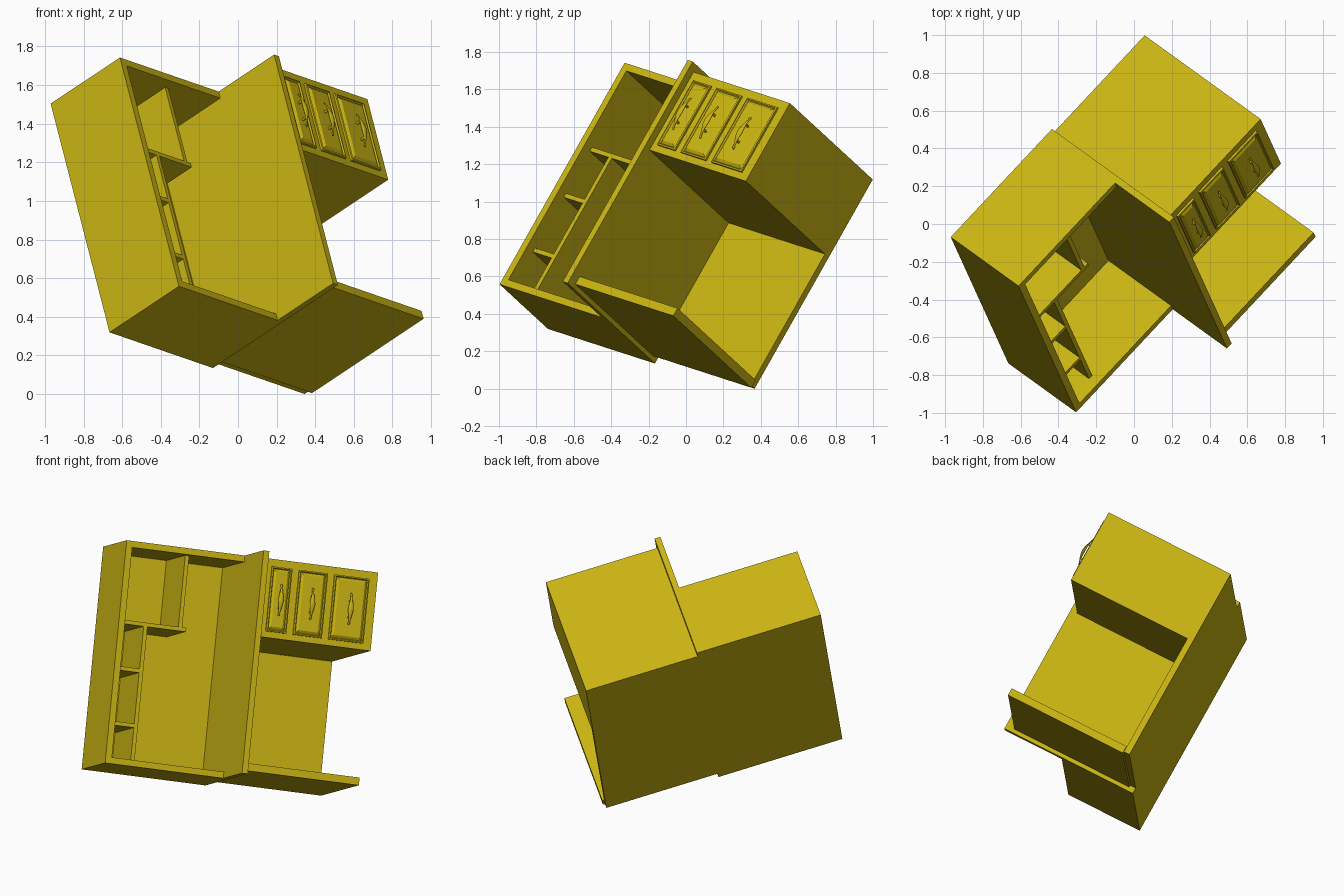
import bpy, bmesh, math
from mathutils import Matrix, Vector

if "Cube" in bpy.data.objects:
    bpy.data.objects.remove(bpy.data.objects["Cube"])

# The whole unit is tilted: columns are its width, depth and height directions
U = Vector((0.6656, 0.7105, -0.2297)).normalized()
W = Vector((-0.219, 0.480, 0.850))
W = (W - U * W.dot(U)).normalized()
V = W.cross(U)
TILT = Matrix((U, V, W)).transposed().to_4x4()

mat = bpy.data.materials.new("yellow_paint")
mat.diffuse_color = (0.58, 0.45, 0.006, 1)
mat.use_nodes = True
mat.node_tree.nodes["Principled BSDF"].inputs["Base Color"].default_value = mat.diffuse_color


def add(name, bm):
    bmesh.ops.recalc_face_normals(bm, faces=bm.faces)
    me = bpy.data.meshes.new(name)
    bm.to_mesh(me)
    bm.free()
    me.materials.append(mat)
    ob = bpy.data.objects.new(name, me)
    ob.matrix_world = TILT
    bpy.context.collection.objects.link(ob)
    return ob


def box(name, u, f, w):
    """Box from (min, max) in width, forward distance and height."""
    bm = bmesh.new()
    bmesh.ops.create_cube(bm, size=1)
    for v in bm.verts:
        a, b, c = v.co + Vector((0.5, 0.5, 0.5))
        v.co = (u[0] + a * (u[1] - u[0]), -(f[0] + b * (f[1] - f[0])), w[0] + c * (w[1] - w[0]))
    return add(name, bm)


def door(name, u, w, f):
    """Stepped panel: slab, groove and raised field as stacked rectangles."""
    bm = bmesh.new()
    rings = []
    for inset, out in ((0, 0), (0, 0.012), (0.008, 0.015), (0.014, 0.007), (0.03, 0.018)):
        a, b, c, d = u[0] + inset, u[1] - inset, w[0] + inset, w[1] - inset
        rings.append([bm.verts.new((x, -f - out, z)) for x, z in ((a, c), (b, c), (b, d), (a, d))])
    for r, s in zip(rings, rings[1:]):
        for i in range(4):
            j = (i + 1) % 4
            bm.faces.new((r[i], r[j], s[j], s[i]))
    bm.faces.new(rings[0])
    bm.faces.new(rings[-1])
    add(name, bm)


def handle(name, u, w, f):
    """Bowed spindle grip on two short posts."""
    bm = bmesh.new()
    n, rings = 12, []
    for t, r in ((-1, .003), (-.9, .008), (-.8, .005), (-.5, .009), (-.25, .015), (0, .018),
                 (.25, .015), (.5, .009), (.8, .005), (.9, .008), (1, .003)):
        out = f + 0.012 + 0.022 * (1 - t * t)
        rings.append([bm.verts.new((u + r * math.cos(k * math.tau / n),
                                    -out + 0.55 * r * math.sin(k * math.tau / n),
                                    w + 0.1 * t)) for k in range(n)])
    for r, s in zip(rings, rings[1:]):
        for i in range(n):
            j = (i + 1) % n
            bm.faces.new((r[i], r[j], s[j], s[i]))
    bm.faces.new(rings[0])
    bm.faces.new(rings[-1])
    for dz in (-0.05, 0.05):
        m = Matrix.Translation((u, -f - 0.012, w + dz)) @ Matrix.Rotation(math.pi / 2, 4, 'X')
        bmesh.ops.create_cone(bm, cap_ends=True, segments=10, radius1=0.007, radius2=0.007,
                              depth=0.036, matrix=m)
    ob = add(name, bm)
    bpy.context.view_layer.objects.active = ob
    ob.select_set(True)
    bpy.ops.object.shade_smooth_by_angle(angle=math.radians(40))
    ob.select_set(False)


BACK, INNER = 0.057, 0.096
LEFT, MID0, MID1, RIGHT = -1.04, -0.272, -0.235, 0.49
LOW, TOP, T = 0.063, 1.457, 0.04

# Tall open wardrobe on the left
box("wardrobe_side", (LEFT, LEFT + T), (BACK, 0.56), (LOW, TOP))
box("middle_panel", (MID0, MID1), (BACK, 0.963), (LOW, TOP))
box("wardrobe_top", (LEFT + T, MID0), (BACK, 0.56), (TOP - T, TOP))
box("wardrobe_bottom", (LEFT + T, MID0), (BACK, 0.56), (LOW, LOW + T))
box("wardrobe_back", (LEFT + T, MID0), (BACK, INNER), (LOW + T, TOP - T))

# Inner shelves and dividers
box("wide_shelf", (LEFT + T, -0.585), (INNER, 0.50), (0.945, 0.97))
box("upper_divider", (-0.637, -0.612), (INNER, 0.50), (0.97, TOP - T))
box("lower_divider", (-0.86, -0.835), (INNER, 0.50), (LOW + T, 0.945))
for i, w in enumerate((0.68, 0.336)):
    box(f"small_shelf_{i + 1}", (LEFT + T, -0.86), (INNER, 0.50), (w - 0.025, w))

# Right bay: back panel, bottom board and hanging cupboard
box("bay_back", (MID1, RIGHT), (BACK, INNER), (0.101, 0.926))
box("bottom_board", (MID1, 0.502), (INNER, 0.906), (0.088, 0.136))
box("cupboard", (MID1, RIGHT), (BACK, 0.917), (0.926, 1.417))

# Three doors, each wider than the last, with handles
for i, u in enumerate(((-0.197, -0.065), (-0.02, 0.166), (0.21, 0.436))):
    door(f"door_{i + 1}", u, (0.965, 1.37), 0.917)
    handle(f"handle_{i + 1}", sum(u) / 2, 1.165, 0.935)
